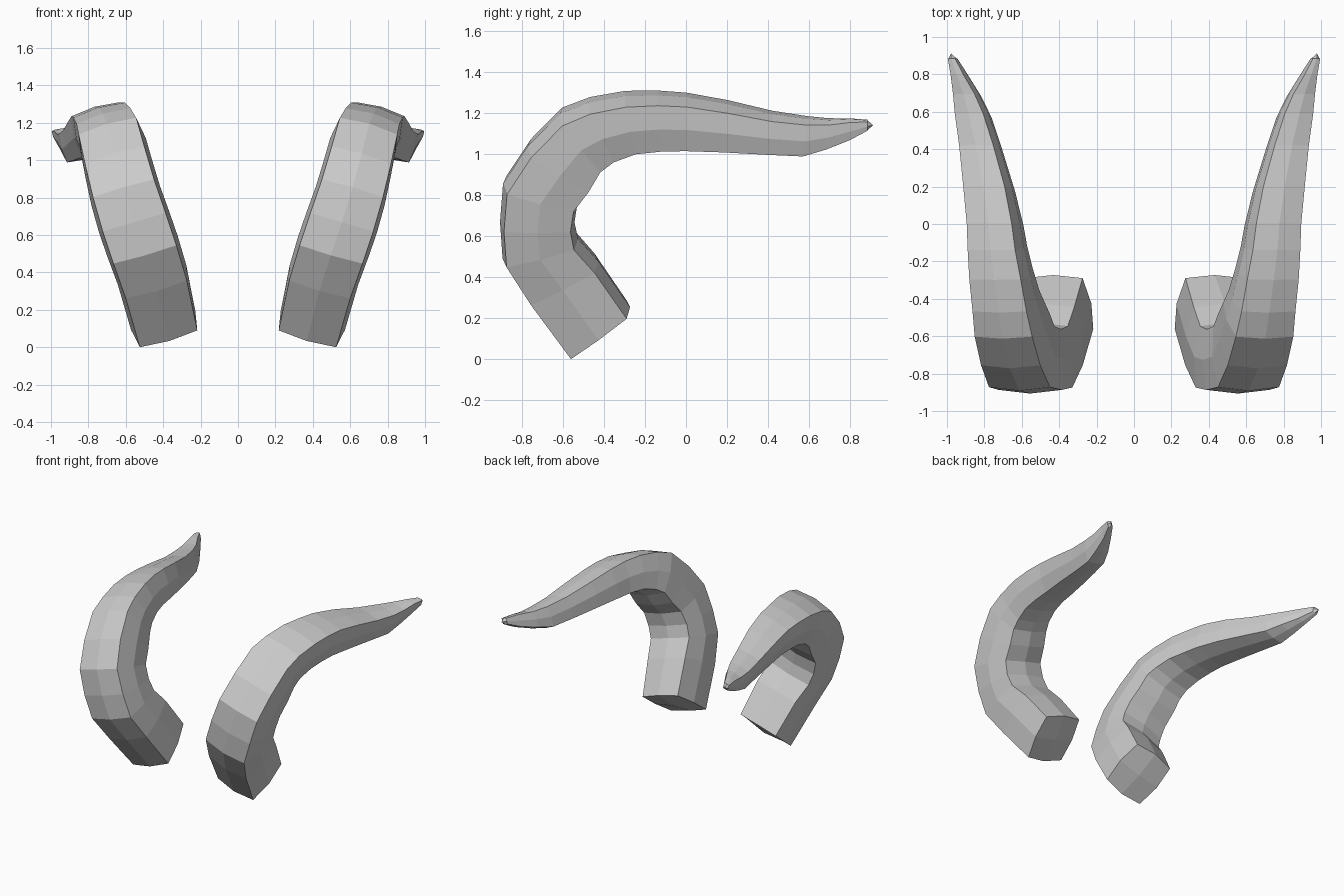
import bpy, bmesh, math
from mathutils import Vector

# Rings along one horn: centre x, y, z, angle of outer side (0 = back, 90 = up),
# half width, half depth
RINGS = [
    (.400, -.425, .155, -37, .160, .170),
    (.460, -.600, .400, -28, .170, .175),
    (.510, -.710, .550, -15, .175, .170),
    (.555, -.725, .680,   0, .175, .162),
    (.600, -.710, .820,  15, .170, .168),
    (.635, -.615, .955,  32, .165, .165),
    (.665, -.510, 1.08,  52, .160, .150),
    (.685, -.410, 1.13,  65, .150, .135),
    (.710, -.270, 1.165, 78, .143, .122),
    (.730, -.130, 1.172, 86, .132, .117),
    (.743,  .000, 1.168, 92, .125, .112),
    (.775,  .190, 1.147, 97, .115, .100),
    (.820,  .410, 1.115, 97, .095, .085),
    (.860,  .580, 1.098, 97, .079, .080),
    (.893,  .690, 1.110, 95, .060, .062),
    (.935,  .800, 1.132, 92, .035, .045),
    (.970,  .885, 1.152, 90, .020, .022),
]
UP = Vector((.28, 0, .96))        # the horn lies in a plane leaning outward
SIDE = Vector((.96, 0, -.28))
B = 1.12                          # bulge of the side midpoints
SECTION = [(-1, -1), (0, -B), (1, -1), (B, 0), (1, 1), (0, B), (-1, 1), (-B, 0)]

bm = bmesh.new()
loops = []
for x, y, z, ang, w, d in RINGS:
    a = math.radians(ang)
    n = Vector((0, -1, 0)) * math.cos(a) + UP * math.sin(a)
    c = Vector((x, y, z))
    loops.append([bm.verts.new(c + SIDE * (u * w) + n * (v * d)) for u, v in SECTION])

# Horn walls
for lo, hi in zip(loops, loops[1:]):
    for i in range(8):
        j = (i + 1) % 8
        bm.faces.new((lo[i], lo[j], hi[j], hi[i]))


# End caps, each four quads around a centre vertex
def cap(loop, centre):
    c = bm.verts.new(centre)
    for i in (1, 3, 5, 7):
        bm.faces.new((loop[i], loop[(i + 1) % 8], loop[(i + 2) % 8], c))


cap(loops[0], (.395, -.412, .138))
cap(loops[-1], (.978, .912, 1.152))
bmesh.ops.recalc_face_normals(bm, faces=bm.faces[:])

# Stand on the floor
low = min(v.co.z for v in bm.verts)
bmesh.ops.translate(bm, verts=bm.verts[:], vec=(0, 0, -low))

me = bpy.data.meshes.new("horns")
bm.to_mesh(me)
bm.free()
horns = bpy.data.objects.new("horns", me)
bpy.context.collection.objects.link(horns)

# Matching horn on the other side
mirror = horns.modifiers.new("mirror", 'MIRROR')
mirror.use_axis[0] = True
